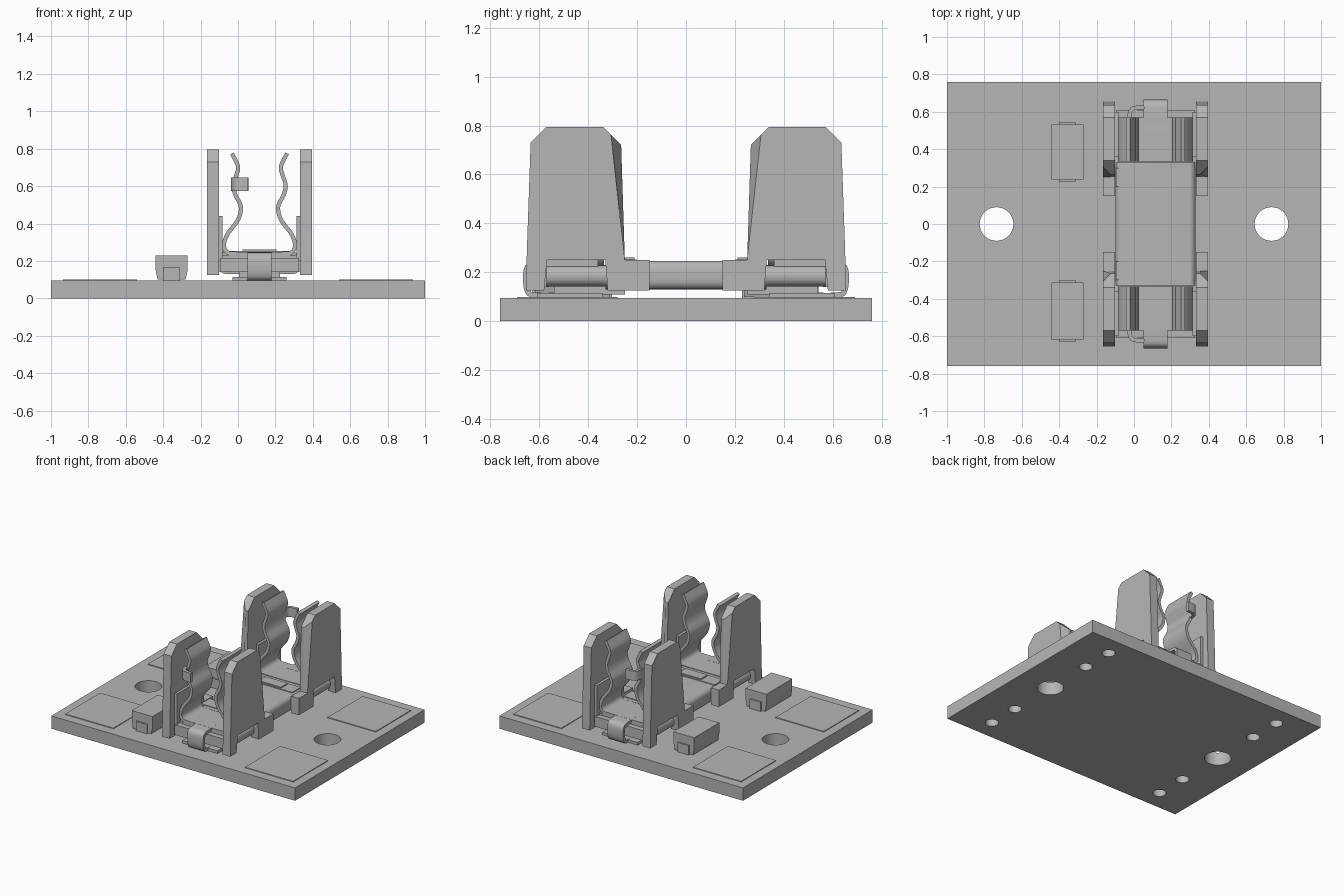
import bpy, bmesh, math
from mathutils import Vector, Matrix

if "Cube" in bpy.data.objects:
    bpy.data.objects.remove(bpy.data.objects["Cube"])

GREY = (0.47, 0.47, 0.47, 1)
mat = bpy.data.materials.new("plain_grey")
mat.use_nodes = True
mat.diffuse_color = GREY
mat.node_tree.nodes["Principled BSDF"].inputs["Base Color"].default_value = GREY

CX = 0.115  # centre line of the holder


def finish(name, bm, smooth=False):
    bmesh.ops.recalc_face_normals(bm, faces=bm.faces)
    mesh = bpy.data.meshes.new(name)
    bm.to_mesh(mesh)
    bm.free()
    mesh.materials.append(mat)
    ob = bpy.data.objects.new(name, mesh)
    bpy.context.collection.objects.link(ob)
    bpy.ops.object.select_all(action='DESELECT')
    ob.select_set(True)
    bpy.context.view_layer.objects.active = ob
    if smooth:
        bpy.ops.object.shade_smooth_by_angle(angle=math.radians(35))
    return ob


def place(axis, t, a, b):
    """Point at t along the axis, with a and b on the other two axes."""
    return {'X': (t, a, b), 'Y': (a, t, b), 'Z': (a, b, t)}[axis]


def prism(name, axis, profile, lo, hi, bevel=None):
    """Extruded outline; bevel = (edge test, width, segments)."""
    bm = bmesh.new()
    ends = [[bm.verts.new(place(axis, t, *p)) for p in profile] for t in (lo, hi)]
    for ring in ends:
        bm.faces.new(ring)
    n = len(profile)
    for i in range(n):
        j = (i + 1) % n
        bm.faces.new((ends[0][i], ends[0][j], ends[1][j], ends[1][i]))
    bmesh.ops.recalc_face_normals(bm, faces=bm.faces)
    if bevel:
        test, width, segments = bevel
        edges = [e for e in bm.edges if test(e)]
        bmesh.ops.bevel(bm, geom=edges, offset=width, segments=segments,
                        profile=0.5, affect='EDGES')
    return finish(name, bm, bool(bevel) and bevel[2] > 1)


def box(name, x, y, z, bevel=None):
    y = sorted(y)
    outline = [(x[0], y[0]), (x[1], y[0]), (x[1], y[1]), (x[0], y[1])]
    return prism(name, 'Z', outline, z[0], z[1], bevel)


def curve_points(pts, steps=6):
    """Smooth path through the points."""
    p = [Vector(q) for q in pts]
    p = [2 * p[0] - p[1]] + p + [2 * p[-1] - p[-2]]
    out = []
    for i in range(1, len(p) - 2):
        a, b, c, d = p[i - 1:i + 3]
        for s in range(steps):
            t = s / steps
            out.append(0.5 * (2 * b + (c - a) * t + (2 * a - 5 * b + 4 * c - d) * t ** 2
                              + (3 * b - a - 3 * c + d) * t ** 3))
    return out + [p[-2]]


def strip(name, axis, pts, lo, hi, thick=0.022):
    """Bent sheet metal that follows a path."""
    path = curve_points(pts)
    left, right = [], []
    for i, p in enumerate(path):
        d = (path[min(i + 1, len(path) - 1)] - path[max(i - 1, 0)]).normalized()
        n = Vector((-d.y, d.x)) * thick / 2
        left.append(p + n)
        right.append(p - n)
    bm = bmesh.new()
    rings = [[bm.verts.new(place(axis, t, *q)) for t, q in
              ((lo, l), (hi, l), (hi, r), (lo, r))] for l, r in zip(left, right)]
    for a, b in zip(rings, rings[1:]):
        for k in range(4):
            m = (k + 1) % 4
            bm.faces.new((a[k], a[m], b[m], b[k]))
    bm.faces.new(rings[0])
    bm.faces.new(rings[-1])
    return finish(name, bm, True)


def along_y(e):
    return abs(e.verts[0].co.y - e.verts[1].co.y) > 0.1


# Circuit board with two large and eight small holes
board = box("board", (-1, 1), (-0.76, 0.76), (0, 0.095))
bm = bmesh.new()
for x in (-0.735, 0.735):
    for y, r in ((0, 0.09), (0.37, 0.045), (0.61, 0.045), (-0.37, 0.045), (-0.61, 0.045)):
        bmesh.ops.create_cone(bm, cap_ends=True, segments=40, radius1=r, radius2=r,
                              depth=0.4, matrix=Matrix.Translation((x, y, 0.05)))
cutter = finish("hole_cutter", bm)
cutter.hide_render = True
mod = board.modifiers.new("holes", 'BOOLEAN')
mod.operation = 'DIFFERENCE'
mod.solver = 'EXACT'
mod.object = cutter
bpy.context.view_layer.objects.active = board
bpy.ops.object.modifier_apply(modifier=mod.name)
bpy.data.objects.remove(cutter)
board.select_set(True)
bpy.context.view_layer.objects.active = board
bpy.ops.object.shade_smooth_by_angle(angle=math.radians(30))

# Contact pads above the small holes
for sx in (-1, 1):
    for sy in (-1, 1):
        px = sorted((sx * 0.54, sx * 0.935))
        box("contact_pad", px, (sy * 0.28, sy * 0.69), (0.092, 0.1))

# Two small chip components
for cy, half in ((-0.465, 0.152), (0.385, 0.147)):
    outline = [(-0.43, 0.1), (-0.28, 0.1), (-0.27, 0.15), (-0.27, 0.23),
               (-0.44, 0.23), (-0.44, 0.15)]
    prism("chip_body", 'Y', outline, cy - half, cy + half)
    box("chip_terminals", (-0.4, -0.31), (cy - half - 0.01, cy + half + 0.01), (0.095, 0.165))

# Centre bridge between the two holders
box("bridge", (CX - 0.215, CX + 0.215), (-0.33, 0.33), (0.13, 0.247),
    (along_y, 0.035, 4))

WALL = [(0.15, 0.125), (0.15, 0.25), (0.25, 0.25), (0.265, 0.72), (0.34, 0.795),
        (0.57, 0.795), (0.635, 0.73), (0.65, 0.3), (0.655, 0.125), (0.58, 0.125),
        (0.568, 0.25), (0.33, 0.25), (0.32, 0.125)]
SPRING = [(-0.032, 0.775), (0, 0.705), (-0.01, 0.655), (-0.025, 0.605), (-0.015, 0.555),
          (0.015, 0.49), (0, 0.42), (-0.055, 0.345), (-0.075, 0.285), (-0.055, 0.245),
          (0, 0.238)]
TAIL = [(0.5, 0.238), (0.6, 0.235), (0.645, 0.225), (0.655, 0.18), (0.648, 0.125),
        (0.62, 0.107), (0.5, 0.106)]
FINGER = [(-0.025, 0.55), (-0.024, 0.585), (-0.005, 0.617), (0.055, 0.625)]

for sy in (-1, 1):
    # Side walls, chamfered on the outer corner of the inner edge
    for sx in (-1, 1):
        outer = CX + sx * 0.28

        def inner_corner(e):
            a, b = (v.co for v in e.verts)
            return (abs(a.x - outer) < 0.001 and abs(b.x - outer) < 0.001
                    and abs(a.z - b.z) > 0.3 and abs(a.y) < 0.3)

        lo, hi = sorted((outer, CX + sx * 0.217))
        prism("side_wall", 'X', [(sy * y, z) for y, z in WALL], lo, hi,
              (inner_corner, 0.04, 1))
        # Inner guide rib and curled finger of each spring
        lo, hi = sorted((CX + sx * 0.222, CX + sx * 0.197))
        box("guide_rib", (lo, hi), (sy * 0.36, sy * 0.6), (0.2, 0.44))
        finger = [(CX - sx * (CX - x), sy * y) for x, y in FINGER]
        if sx < 0:
            finger = [(x, sy * y) for x, y in FINGER]
        strip("spring_finger", 'Z', finger, 0.575, 0.645)

    # Rounded floor between the walls
    box("holder_floor", (CX - 0.245, CX + 0.245), (sy * 0.3, sy * 0.57), (0.142, 0.228),
        (along_y, 0.04, 5))
    box("floor_lip", (CX - 0.21, CX + 0.21), (sy * 0.56, sy * 0.61), (0.14, 0.215))
    box("bridge_tab", (CX - 0.21, CX + 0.19), (sy * 0.2, sy * 0.3), (0.23, 0.252))
    box("latch_tab", (CX - 0.09, CX + 0.09), (sy * 0.21, sy * 0.29), (0.24, 0.26))

    # Wavy spring contact with its bent tail and solder foot
    wave = SPRING + [(2 * CX - x, z) for x, z in reversed(SPRING)]
    lo, hi = sorted((sy * 0.335, sy * 0.57))
    strip("spring_contact", 'Y', wave, lo, hi)
    strip("contact_tail", 'X', [(sy * y, z) for y, z in TAIL], CX - 0.065, CX + 0.065)
    box("solder_foot", (CX - 0.145, CX + 0.145), (sy * 0.34, sy * 0.61), (0.093, 0.115))
    box("foot_post", (CX - 0.11, CX + 0.11), (sy * 0.25, sy * 0.54), (0.11, 0.15))
